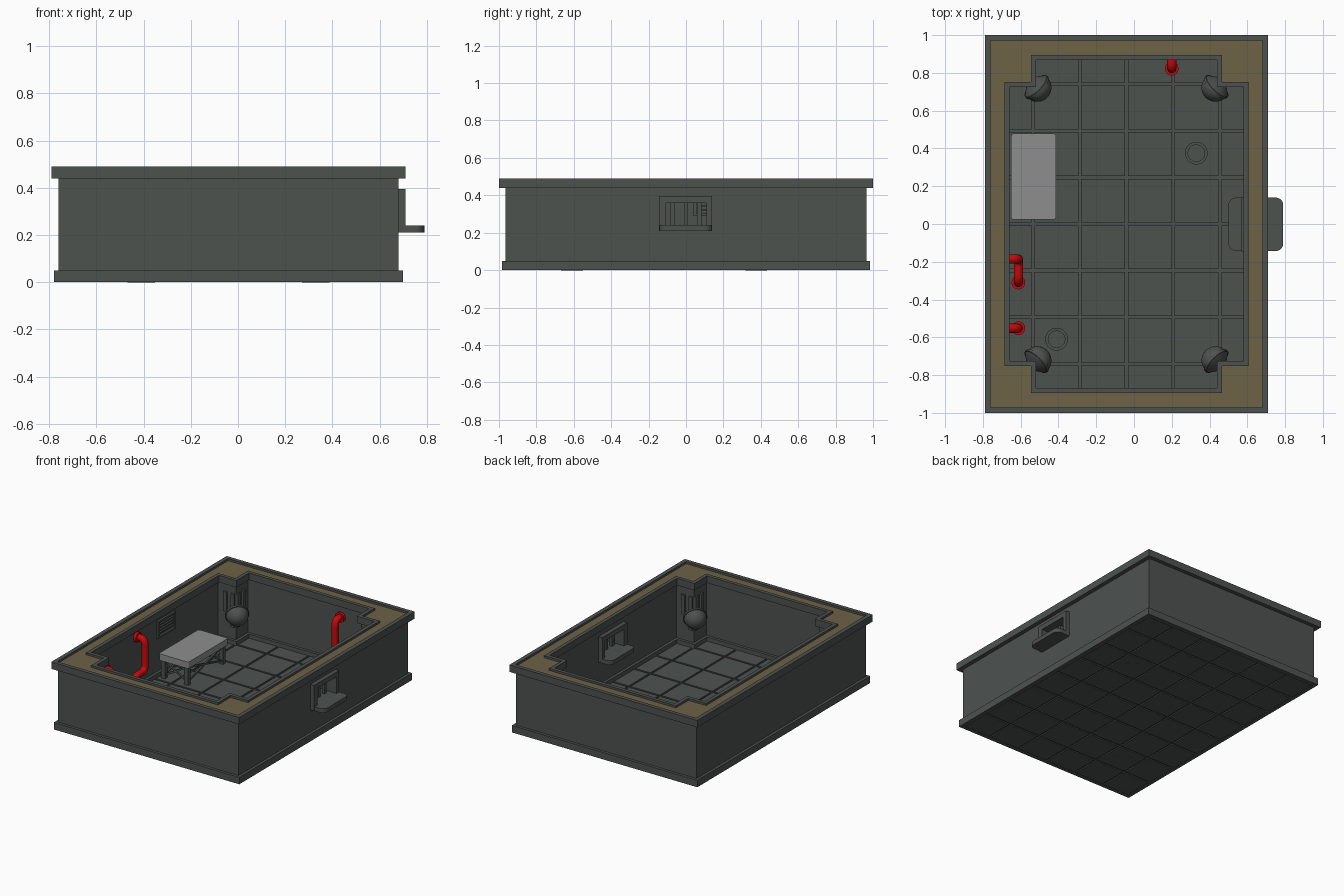
import bpy, bmesh, math
from mathutils import Vector, Matrix

if "Cube" in bpy.data.objects:
    bpy.data.objects.remove(bpy.data.objects["Cube"])

CX = -0.04                                   # room centre in x


def material(name, rgb):
    m = bpy.data.materials.new(name)
    m.diffuse_color = (*rgb, 1)
    m.use_nodes = True
    m.node_tree.nodes["Principled BSDF"].inputs["Base Color"].default_value = m.diffuse_color
    return m


GREY = material("dark grey", (0.075, 0.084, 0.078))
TAN = material("tan", (0.15, 0.122, 0.062))
LIGHT = material("light grey", (0.27, 0.27, 0.27))
RED = material("red", (0.55, 0.003, 0.003))


def finish(name, bm, mat, smooth=False):
    bmesh.ops.recalc_face_normals(bm, faces=bm.faces)
    me = bpy.data.meshes.new(name)
    bm.to_mesh(me)
    bm.free()
    ob = bpy.data.objects.new(name, me)
    bpy.context.collection.objects.link(ob)
    me.materials.append(mat)
    if smooth:
        bpy.context.view_layer.objects.active = ob
        bpy.ops.object.select_all(action='DESELECT')
        ob.select_set(True)
        bpy.ops.object.shade_smooth_by_angle(angle=math.radians(40))
    return ob


def add_box(bm, x0, x1, y0, y1, z0, z1):
    m = Matrix.Translation(((x0 + x1) / 2, (y0 + y1) / 2, (z0 + z1) / 2)) @ \
        Matrix.Diagonal((x1 - x0, y1 - y0, z1 - z0, 1))
    return bmesh.ops.create_cube(bm, size=1, matrix=m)["verts"]


def boxes(name, mat, *dims, round_r=0):
    bm = bmesh.new()
    for d in dims:
        add_box(bm, *d)
    if round_r:                              # round the upright edges
        es = [e for e in bm.edges if abs(e.verts[0].co.z - e.verts[1].co.z) > 1e-4]
        bmesh.ops.bevel(bm, geom=es, offset=round_r, segments=5, affect='EDGES', profile=0.5)
    return finish(name, bm, mat)


def ring(name, mat, outer, inner, z0, z1):
    """Flat frame between two outlines, extruded upwards."""
    bm = bmesh.new()
    edges = []
    for loop in (outer, inner):
        vs = [bm.verts.new((x, y, z0)) for x, y in loop]
        edges += [bm.edges.new((vs[i], vs[i - 1])) for i in range(len(vs))]
    bmesh.ops.triangle_fill(bm, edges=edges, use_beauty=True)
    ext = bmesh.ops.extrude_face_region(bm, geom=bm.faces[:], use_keep_orig=True)
    for v in ext["geom"]:
        if isinstance(v, bmesh.types.BMVert):
            v.co.z = z1
    return finish(name, bm, mat)


def rect(hx, hy):
    return [(CX - hx, -hy), (CX + hx, -hy), (CX + hx, hy), (CX - hx, hy)]


def cross(d=0.0):
    """Room outline with notched corners, widened by d."""
    hx, hy, nx, ny = 0.62 + d, 0.868 + d, 0.48 + d, 0.726 + d
    q = [(hx, ny), (nx, ny), (nx, hy)]
    pts = q + [(-x, y) for x, y in q[::-1]]
    pts += [(-x, -y) for x, y in pts]
    return [(x + CX, y) for x, y in pts]


# Walls with a hatch opening
walls = ring("walls", GREY, rect(0.72, 0.965), cross(0.02), 0.02, 0.45)
cutter = boxes("hatch_cutter", GREY, (0.5, 0.8, -0.12, 0.12, 0.225, 0.375))
mod = walls.modifiers.new("hatch", 'BOOLEAN')
mod.object, mod.operation, mod.solver = cutter, 'DIFFERENCE', 'EXACT'
bpy.context.view_layer.objects.active = walls
bpy.ops.object.modifier_apply(modifier="hatch")
bpy.data.objects.remove(cutter)

# Base trim, skirting, top frame, inset plate and inner lip
ring("base_trim", GREY, rect(0.74, 0.985), rect(0.71, 0.955), 0, 0.05)
ring("skirting", GREY, rect(0.70, 0.945), cross(), 0.015, 0.05)
ring("top_frame", GREY, rect(0.75, 1.0), rect(0.72, 0.972), 0.44, 0.49)
ring("top_plate", TAN, rect(0.722, 0.974), cross(0.01), 0.445, 0.475)
ring("inner_lip", GREY, cross(0.026), cross(), 0.44, 0.49)

# Floor tiles, split by grooves on both sides
xs = [-0.715] + [k * 0.2475 for k in range(-2, 3)] + [0.715]
ys = [-0.96] + [k * 0.2465 for k in range(-3, 4)] + [0.96]
g = 0.007
tiles = [(CX + a + g, CX + b - g, c + g, d - g, 0, 0.02)
         for a, b in zip(xs, xs[1:]) for c, d in zip(ys, ys[1:])]
boxes("floor_tiles", GREY, *tiles)
boxes("floor_sheet", GREY, (CX - 0.715, CX + 0.715, -0.96, 0.96, 0.008, 0.012))


def add_disc(bm, r, h, m):
    bmesh.ops.create_cone(bm, cap_ends=True, segments=32, radius1=r, radius2=r, depth=h, matrix=m)


# Floor drains: outer ring, plate and slats
for i, (x, y) in enumerate(((0.33, 0.375), (-0.41, -0.61))):
    bm = bmesh.new()
    add_disc(bm, 0.058, 0.026, Matrix.Translation((x, y, 0.012)))
    finish(f"drain_plate_{i}", bm, GREY)
    circ = lambda r: [(x + r * math.cos(a * math.pi / 16), y + r * math.sin(a * math.pi / 16)) for a in range(32)]
    ring(f"drain_ring_{i}", GREY, circ(0.06), circ(0.044), 0.018, 0.033)
    boxes(f"drain_slats_{i}", GREY,
          *[(x - w, x + w, y + o - 0.004, y + o + 0.004, 0.02, 0.031)
            for o, w in ((-0.024, 0.032), (-0.008, 0.04), (0.008, 0.04), (0.024, 0.032))])

# Hatch frame, bars and counter shelf
boxes("hatch_frame", GREY,
      (0.57, 0.71, -0.145, -0.11, 0.21, 0.395), (0.57, 0.71, 0.11, 0.14, 0.21, 0.395),
      (0.57, 0.71, -0.11, 0.11, 0.36, 0.395))
boxes("hatch_bars", GREY, *[(0.63, 0.65, y - 0.012, y + 0.012, 0.23, 0.365) for y in (-0.07, 0.0, 0.07)])
boxes("hatch_shelf", GREY, (0.50, 0.79, -0.143, 0.14, 0.21, 0.24), round_r=0.04)

# Wall vent with slats
boxes("wall_vent", GREY,
      (-0.685, -0.665, 0.04, 0.055, 0.29, 0.415), (-0.685, -0.665, 0.225, 0.24, 0.29, 0.415),
      (-0.685, -0.665, 0.055, 0.225, 0.29, 0.303), (-0.685, -0.665, 0.055, 0.225, 0.402, 0.415),
      *[(-0.685, -0.668, 0.055, 0.225, z, z + 0.01) for z in (0.318, 0.338, 0.358, 0.378)])

# Table with legs and cross braces
TX0, TX1, TY0, TY1 = -0.65, -0.413, 0.024, 0.478
boxes("table_top", LIGHT, (TX0, TX1, TY0, TY1, 0.15, 0.197), round_r=0.012)
L = 0.03
lx, ly = (TX0 + 0.012, TX1 - 0.012 - L), (TY0 + 0.012, TY1 - 0.012 - L)
boxes("table_legs", GREY, *[(x, x + L, y, y + L, 0.018, 0.152) for x in lx for y in ly])
bm = bmesh.new()


def brace(p, q):
    p, q = Vector(p), Vector(q)
    rot = (q - p).to_track_quat('Z', 'Y').to_matrix().to_4x4()
    bmesh.ops.create_cube(bm, size=1, matrix=Matrix.Translation((p + q) / 2) @ rot @
                          Matrix.Diagonal((0.012, 0.012, (q - p).length, 1)))


h = L / 2
for za, zb in ((0.04, 0.145), (0.145, 0.04)):
    for y in ly:
        brace((lx[0] + h, y + h, za), (lx[1] + h, y + h, zb))
    for x in lx:
        brace((x + h, ly[0] + h, za), (x + h, ly[1] + h, zb))
finish("table_braces", bm, GREY)


# Red pipes with rounded elbows and end flanges
def pipe(name, pts, r=0.024, bend=0.045):
    pts = [Vector(p) for p in pts]
    path = [pts[0]]
    for a, b, c in zip(pts, pts[1:], pts[2:]):
        s = b + (a - b).normalized() * min(bend, (a - b).length * 0.5)
        e = b + (c - b).normalized() * min(bend, (c - b).length * 0.5)
        path += [s.lerp(b, t / 6).lerp(b.lerp(e, t / 6), t / 6) for t in range(7)]
    path.append(pts[-1])
    cu = bpy.data.curves.new(name, 'CURVE')
    cu.dimensions = '3D'
    cu.bevel_depth, cu.bevel_resolution = r, 4
    sp = cu.splines.new('POLY')
    sp.points.add(len(path) - 1)
    for p, v in zip(sp.points, path):
        p.co = (*v, 1)
    cu.materials.append(RED)
    ob = bpy.data.objects.new(name, cu)
    bpy.context.collection.objects.link(ob)
    bpy.ops.object.select_all(action='DESELECT')
    ob.select_set(True)
    bpy.context.view_layer.objects.active = ob
    bpy.ops.object.convert(target='MESH')
    bpy.ops.object.shade_smooth_by_angle()
    bm = bmesh.new()
    for a, b in ((pts[0], pts[1]), (pts[-1], pts[-2])):
        d = (b - a).normalized()
        rot = d.to_track_quat('Z', 'Y').to_matrix().to_4x4()
        add_disc(bm, 0.036, 0.02, Matrix.Translation(a + d * 0.01) @ rot)
    finish(name + "_flanges", bm, RED, True)


pipe("long_pipe", [(-0.68, -0.185, 0.39), (-0.612, -0.185, 0.39), (-0.612, -0.185, 0.165),
                   (-0.612, -0.31, 0.165), (-0.612, -0.31, 0.02)])
pipe("short_pipe", [(-0.68, -0.552, 0.30), (-0.612, -0.552, 0.30), (-0.612, -0.552, 0.02)])
pipe("back_pipe", [(0.2, 0.888, 0.36), (0.2, 0.822, 0.36), (0.2, 0.822, 0.02)])

# Corner lamps: dome on a round backplate, with brackets on the column faces
for sx, sy, tag in ((-1, 1, "back_left"), (1, 1, "back_right"), (-1, -1, "front_left"), (1, -1, "front_right")):
    aim = Vector((-sx, -sy, -0.5)).normalized().to_track_quat('Z', 'Y').to_matrix().to_4x4()
    m = Matrix.Translation((CX + sx * 0.472, sy * 0.722, 0.245)) @ aim
    bm = bmesh.new()
    bmesh.ops.create_uvsphere(bm, u_segments=32, v_segments=16, radius=0.075)
    bmesh.ops.bisect_plane(bm, geom=bm.verts[:] + bm.edges[:] + bm.faces[:], plane_co=(0, 0, 0),
                           plane_no=(0, 0, -1), clear_outer=True)
    bmesh.ops.transform(bm, matrix=m, verts=bm.verts)
    finish("lamp_dome_" + tag, bm, GREY, True)
    bm = bmesh.new()
    add_disc(bm, 0.08, 0.014, m @ Matrix.Translation((0, 0, -0.005)))
    bmesh.ops.create_cone(bm, cap_ends=True, segments=32, radius1=0.03, radius2=0.078, depth=0.04,
                          matrix=m @ Matrix.Translation((0, 0, -0.03)))
    finish("lamp_back_" + tag, bm, GREY, True)
    bx = []
    for o, z0, z1 in ((0.75, 0.14, 0.38), (0.81, 0.24, 0.38)):
        bx.append((*sorted((CX + sx * 0.485, CX + sx * 0.505)), *sorted((sy * o, sy * (o + 0.028))), z0, z1))
        p = o - 0.245
        bx.append((*sorted((CX + sx * p, CX + sx * (p + 0.028))), *sorted((sy * 0.731, sy * 0.751)), z0, z1))
    boxes("lamp_bracket_" + tag, GREY, *bx)
